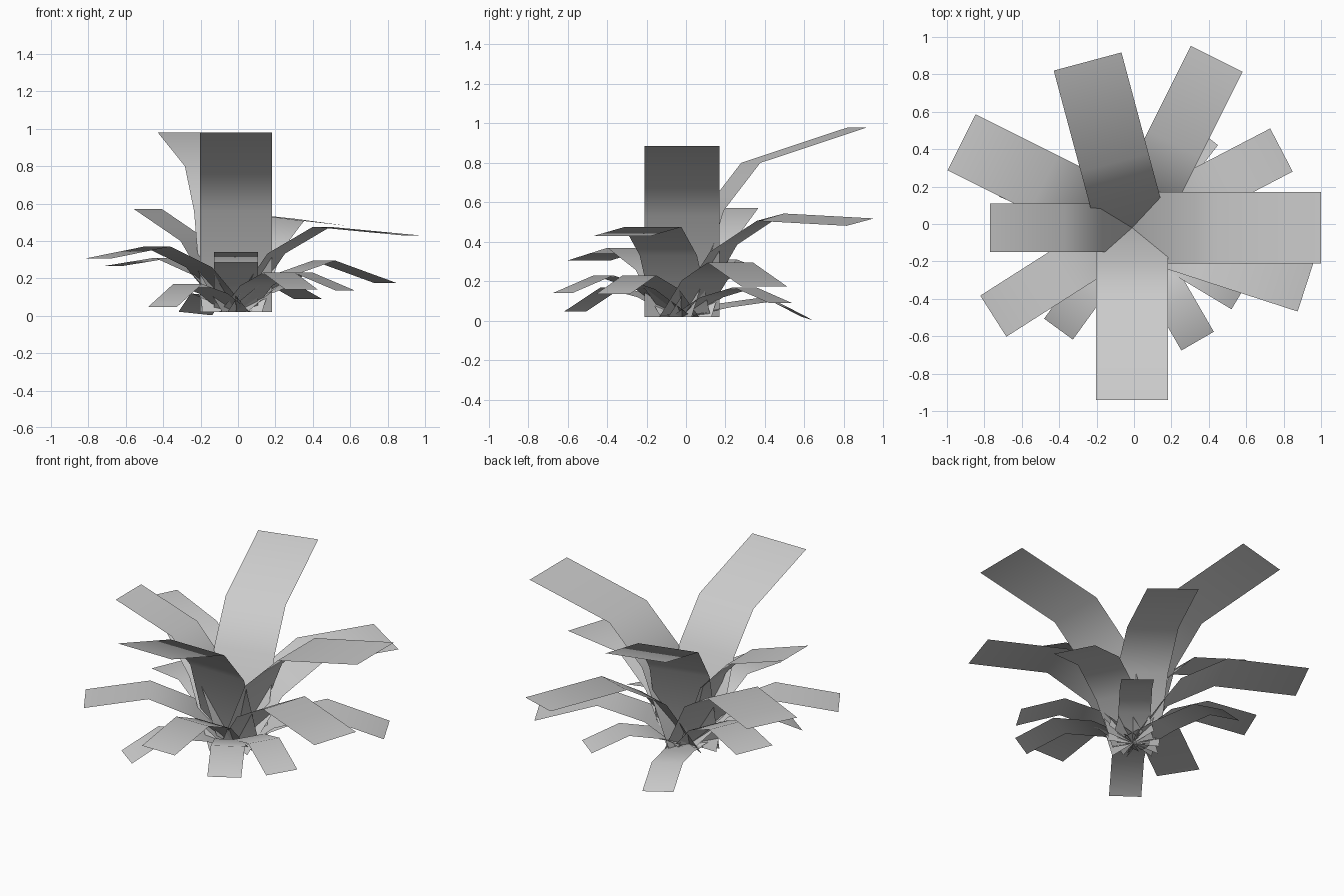
import bpy
from math import cos, sin, radians
from mathutils import Vector

cube = bpy.data.objects.get("Cube")
if cube:
    bpy.data.objects.remove(cube, do_unlink=True)

# One plain grey for every leaf
grey = bpy.data.materials.new("leaf_grey")
grey.use_nodes = True
colour = (0.6, 0.6, 0.6, 1)
grey.diffuse_color = colour
grey.node_tree.nodes["Principled BSDF"].inputs["Base Color"].default_value = colour

CENTRE = Vector((-0.01, -0.02, 0.02))


def leaf(name, angle, width, bend, tip, roll=0.0):
    """A flat strip rising from the centre, arching over at bend, ending at tip."""
    out = Vector((cos(radians(angle)), sin(radians(angle)), 0))
    side = Vector((-out.y, out.x, 0))
    knee = (bend[0] * 0.47, bend[1] * 0.7)
    verts = []
    for i, (reach, height) in enumerate([(0, CENTRE.z), knee, bend, tip]):
        for s in (-width / 2, width / 2):
            p = CENTRE + out * reach + side * s
            p.z = height + (roll * s if i else 0)
            verts.append(p)
    faces = [(2 * i, 2 * i + 2, 2 * i + 3, 2 * i + 1) for i in range(3)]
    mesh = bpy.data.meshes.new(name)
    mesh.from_pydata(verts, [], faces)
    mesh.materials.append(grey)
    mesh.shade_smooth()
    ob = bpy.data.objects.new(name, mesh)
    bpy.context.collection.objects.link(ob)


# Tall upright leaves
leaf("tall_leaf_front", -90, 0.385, (0.38, 0.80), (0.92, 0.98))
leaf("tall_leaf_back", 105, 0.375, (0.36, 0.80), (0.92, 0.98))
leaf("tall_leaf_left", 0, 0.38, (0.44, 0.76), (1.01, 0.885))
leaf("tall_leaf_right", 180, 0.26, (0.36, 0.68), (0.76, 0.81))

# Broad arching leaves
leaf("broad_leaf_back_left", 63.4, 0.31, (0.50, 0.525), (1.01, 0.50), 0.12)
leaf("broad_leaf_back_right", 153.4, 0.335, (0.53, 0.572), (1.02, 0.572))
leaf("broad_leaf_front_left", -18, 0.305, (0.48, 0.475), (0.98, 0.43))

# Middle leaves, drooping at the tip
leaf("middle_leaf_left", 27.5, 0.26, (0.53, 0.295), (0.90, 0.175))
leaf("middle_leaf_front_right", 212.5, 0.26, (0.50, 0.37), (0.88, 0.305))
leaf("middle_leaf_back_right", 157, 0.25, (0.42, 0.31), (0.72, 0.265))
leaf("middle_leaf_front", -90, 0.235, (0.43, 0.34), (0.78, 0.285))

# Low small leaves
leaf("low_leaf_front_right", 234, 0.19, (0.44, 0.17), (0.67, 0.047))
leaf("low_leaf_front_left", -60, 0.20, (0.46, 0.23), (0.70, 0.14))
leaf("low_leaf_left", -31, 0.20, (0.42, 0.23), (0.68, 0.135))
leaf("low_leaf_back_left", 52.5, 0.19, (0.40, 0.17), (0.63, 0.09))
leaf("low_leaf_back", 109, 0.19, (0.47, 0.11), (0.67, 0.012), 0.1)
